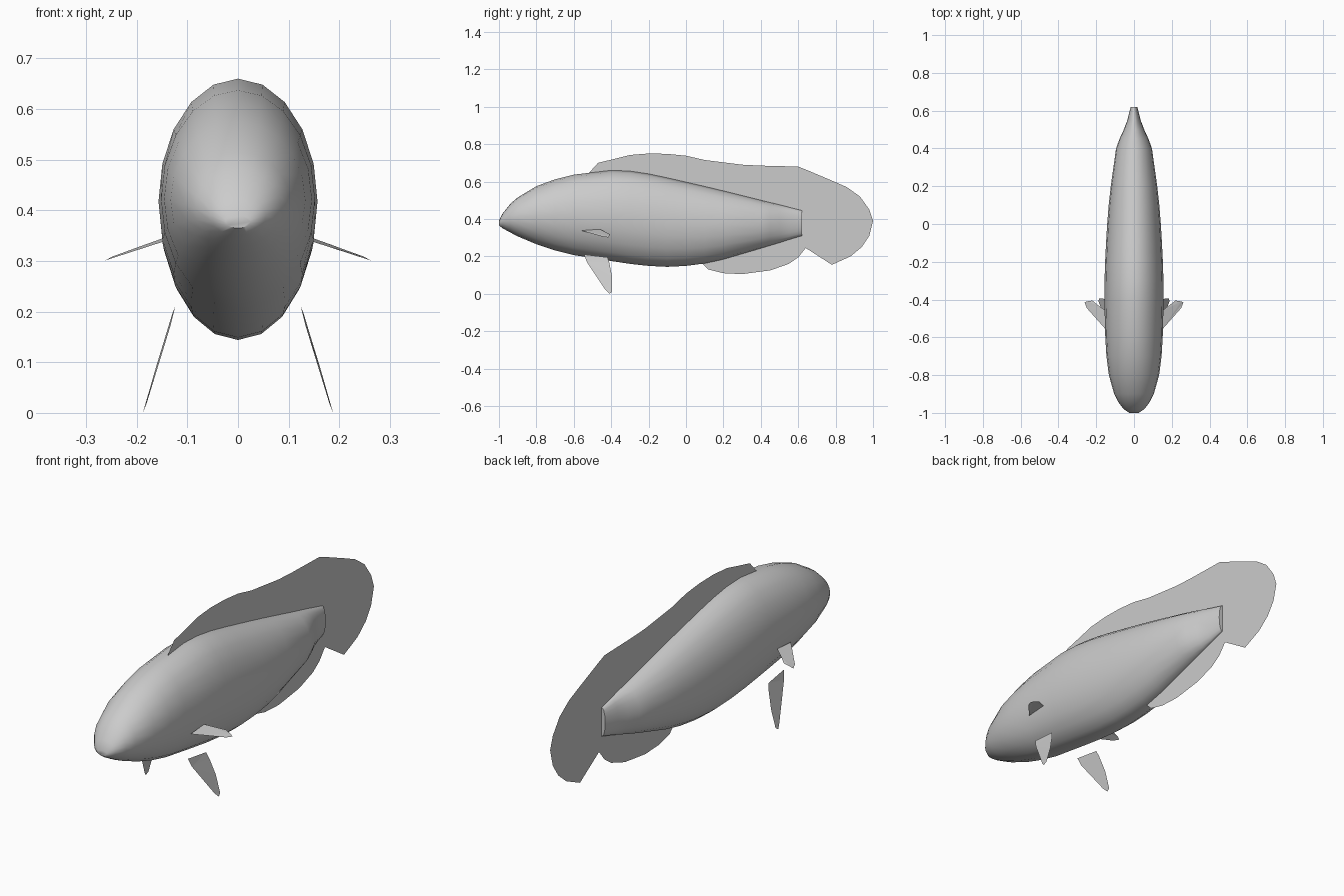
import bpy
import bmesh
import math

# Remove the default object
default_cube = bpy.data.objects.get("Cube")
if default_cube:
    bpy.data.objects.remove(default_cube, do_unlink=True)

# Single plain colour for the whole fish
grey = bpy.data.materials.new("plain_grey")
grey.use_nodes = True
shade = (0.6, 0.6, 0.6, 1)
grey.diffuse_color = shade
grey.node_tree.nodes["Principled BSDF"].inputs["Base Color"].default_value = shade


def finish(name, bm, smooth=False):
    """Turn a bmesh into a named, coloured object."""
    mesh = bpy.data.meshes.new(name)
    bm.to_mesh(mesh)
    bm.free()
    mesh.materials.append(grey)
    part = bpy.data.objects.new(name, mesh)
    bpy.context.scene.collection.objects.link(part)
    if smooth:
        bpy.ops.object.select_all(action="DESELECT")
        part.select_set(True)
        bpy.context.view_layer.objects.active = part
        bpy.ops.object.shade_smooth_by_angle(angle=math.radians(50))
    return part


def build_body(name, stations, sides):
    """Loft elliptical rings along y; each station is y, top, bottom, half width."""
    bm = bmesh.new()
    rings = []
    for y, top, bottom, half_width in stations:
        middle = (top + bottom) / 2
        half_height = (top - bottom) / 2
        ring = []
        for i in range(sides):
            angle = math.tau * i / sides
            ring.append(bm.verts.new((half_width * math.sin(angle), y,
                                      middle + half_height * math.cos(angle))))
        rings.append(ring)
    for front, back in zip(rings, rings[1:]):
        for i in range(sides):
            j = (i + 1) % sides
            bm.faces.new((front[i], front[j], back[j], back[i]))
    bm.faces.new(rings[0])
    bm.faces.new(rings[-1])
    bmesh.ops.recalc_face_normals(bm, faces=bm.faces[:])
    return finish(name, bm, smooth=True)


def build_sheet(name, outline):
    """Make one flat, paper-thin fin from its outline."""
    bm = bmesh.new()
    bm.faces.new([bm.verts.new(point) for point in outline])
    bmesh.ops.triangulate(bm, faces=bm.faces[:], ngon_method="EAR_CLIP")
    return finish(name, bm)


# Body, from nose to tail root
body_stations = [
    (-1, .39, .365, .025), (-.98, .43, .35, .055), (-.94, .48, .328, .085),
    (-.9, .515, .307, .105), (-.8, .575, .265, .133), (-.7, .612, .232, .146),
    (-.6, .637, .207, .152), (-.4, .66, .175, .157), (-.3, .656, .16, .156),
    (-.2, .641, .149, .153), (-.1, .62, .144, .148), (0, .597, .149, .142),
    (.1, .574, .162, .134), (.2, .55, .184, .123), (.4, .5, .243, .095),
    (.45, .488, .258, .077), (.5, .476, .273, .054), (.55, .463, .289, .035),
    (.62, .445, .31, .018),
]
build_body("body", body_stations, sides=20)

# Dorsal, tail and anal fins as one continuous sheet; the last points sit inside the body
fin_outline = [
    (-.52, .645), (-.47, .7), (-.4, .717), (-.3, .742), (-.2, .75), (-.1, .748),
    (0, .738), (.1, .715), (.2, .702), (.3, .69), (.4, .685), (.6, .68),
    (.65, .66), (.68, .61), (.71, .56), (.78, .605), (.86, .57), (.93, .52),
    (.98, .45), (1, .39), (.98, .31), (.94, .25), (.88, .2), (.78, .155),
    (.64, .245), (.6, .195), (.55, .16), (.45, .125), (.3, .105), (.2, .11),
    (.12, .13), (.08, .17), (.1, .3), (-.4, .5),
]
build_sheet("long_fin", [(0, y, z) for y, z in fin_outline])

# Paired fins, mirrored left and right
pectoral_outline = [
    (.148, -.56, .338), (.25, -.445, .305), (.262, -.415, .301),
    (.25, -.41, .308), (.22, -.405, .318), (.19, -.43, .33), (.148, -.46, .345),
]
pelvic_outline = [
    (.124, -.545, .21), (.134, -.53, .17), (.18, -.43, .02), (.188, -.41, 0),
    (.185, -.395, .01), (.162, -.395, .09), (.139, -.41, .165), (.13, -.42, .195),
]
for side, direction in (("left", 1), ("right", -1)):
    for kind, outline in (("pectoral", pectoral_outline), ("pelvic", pelvic_outline)):
        build_sheet(f"{side}_{kind}_fin", [(direction * x, y, z) for x, y, z in outline])
